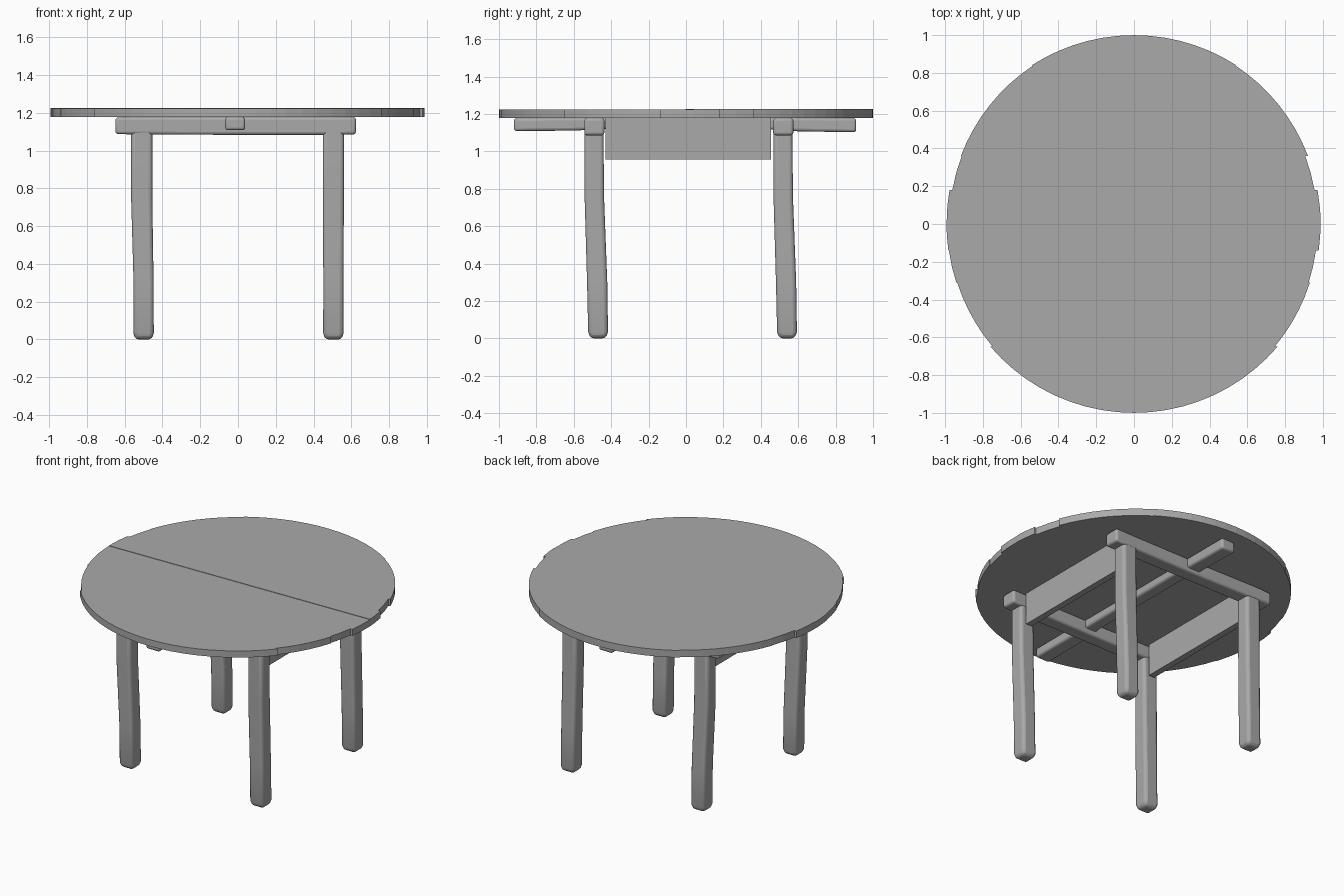
import bpy, bmesh, math
from mathutils import Vector

if "Cube" in bpy.data.objects:
    bpy.data.objects.remove(bpy.data.objects["Cube"])

grey = bpy.data.materials.new("plain_grey")
grey.use_nodes = True
COLOUR = (0.4, 0.4, 0.4, 1)
grey.diffuse_color = COLOUR
grey.node_tree.nodes["Principled BSDF"].inputs["Base Color"].default_value = COLOUR


def finish(name, bm, bevel=0.0):
    bmesh.ops.recalc_face_normals(bm, faces=bm.faces)
    mesh = bpy.data.meshes.new(name)
    bm.to_mesh(mesh)
    bm.free()
    mesh.materials.append(grey)
    obj = bpy.data.objects.new(name, mesh)
    bpy.context.collection.objects.link(obj)
    if bevel:
        mod = obj.modifiers.new("soft_edges", "BEVEL")
        mod.width, mod.segments = bevel, 3
        mod.limit_method, mod.angle_limit = "ANGLE", math.radians(40)
        bpy.ops.object.select_all(action="DESELECT")
        obj.select_set(True)
        bpy.context.view_layer.objects.active = obj
        bpy.ops.object.shade_smooth_by_angle(angle=math.radians(35))
    return obj


def bar(name, axis, sections, bevel=0.02):
    """Timber lofted along an axis; a section is (centre, half_a, half_b)."""
    bm = bmesh.new()
    a, b = [i for i in range(3) if i != axis]
    rings = []
    for centre, ha, hb in sections:
        ring = []
        for sa, sb in ((-1, -1), (1, -1), (1, 1), (-1, 1)):
            p = Vector(centre)
            p[a] += sa * ha
            p[b] += sb * hb
            ring.append(bm.verts.new(p))
        rings.append(ring)
    for lo, hi in zip(rings, rings[1:]):
        for i in range(4):
            j = (i + 1) % 4
            bm.faces.new((lo[i], lo[j], hi[j], hi[i]))
    bm.faces.new(rings[0])
    bm.faces.new(rings[-1])
    return finish(name, bm, bevel)


def half_top(name, bands, z0, z1):
    """Half disc of planks; a band is (y0, y1, left_reach, right_reach)."""
    def edge(side):
        pts = []
        for y0, y1, left, right in bands:
            t0, t1 = math.asin(y0), math.asin(y1)
            steps = max(2, round((t1 - t0) * 12))
            for i in range(steps + 1):
                t = t0 + (t1 - t0) * i / steps
                y = math.sin(t)
                if abs(y - SEAM) < 1e-4:
                    y += 0.022 * side
                pts.append((side * math.cos(t) * (right if side > 0 else left), y))
        return pts
    outline = []
    for p in edge(1) + edge(-1)[::-1]:
        if all((Vector(p) - Vector(q)).length > 1e-4 for q in outline):
            outline.append(p)
    bm = bmesh.new()
    face = bm.faces.new([bm.verts.new((x, y, z0)) for x, y in outline])
    up = bmesh.ops.extrude_face_region(bm, geom=[face])
    for v in up["geom"]:
        if isinstance(v, bmesh.types.BMVert):
            v.co.z = z1
    return finish(name, bm)


# Round top in two halves with slightly uneven plank ends
SEAM = 0.02
half_top("front_top", [(-1, -0.65, 1, 1), (-0.65, -0.31, 0.985, 0.98),
                       (-0.31, -0.14, 0.99, 0.973), (-0.14, SEAM, 0.993, 0.988)], 1.178, 1.224)
half_top("back_top", [(SEAM, 0.18, 0.993, 0.988), (0.18, 0.36, 0.978, 0.972),
                      (0.36, 0.84, 0.983, 0.988), (0.84, 1, 1, 1)], 1.178, 1.227)

# Four legs, gently leaning backward toward the feet
for x, side in ((-0.51, "right"), (0.505, "left")):
    for y, end in ((-0.49, "front"), (0.52, "back")):
        drift = 0.01 if x < 0 else 0
        bar(f"{end}_{side}_leg", 2, [
            ((x + drift, y + 0.02, 0), 0.045, 0.042),
            ((x + drift, y + 0.02, 0.035), 0.054, 0.053),
            ((x + drift, y + 0.015, 0.3), 0.053, 0.054),
            ((x, y, 0.75), 0.056, 0.052),
            ((x, y - 0.002, 1.165), 0.056, 0.05)])

# Cross beams over the legs
for y, end in ((-0.49, "front"), (0.52, "back")):
    bar(f"{end}_beam", 0, [
        ((-0.65, y, 1.132), 0.052, 0.044),
        ((-0.55, y, 1.132), 0.054, 0.046),
        ((-0.1, y, 1.131), 0.049, 0.047),
        ((0.5, y, 1.131), 0.052, 0.047),
        ((0.625, y, 1.132), 0.054, 0.046)], 0.015)

# Centre beam running front to back
bar("centre_beam", 1, [
    ((-0.015, -0.92, 1.143), 0.053, 0.035),
    ((-0.015, -0.6, 1.145), 0.052, 0.034),
    ((-0.015, -0.4, 1.15), 0.045, 0.03),
    ((-0.015, 0.4, 1.15), 0.045, 0.03),
    ((-0.015, 0.6, 1.143), 0.052, 0.036),
    ((-0.015, 0.91, 1.14), 0.053, 0.038)], 0.015)

# Deep side aprons between the legs
for x, side in ((-0.505, "right"), (0.505, "left")):
    bar(f"{side}_apron", 1, [((x, -0.43, 1.068), 0.022, 0.112),
                             ((x, 0.455, 1.068), 0.022, 0.112)], 0)
